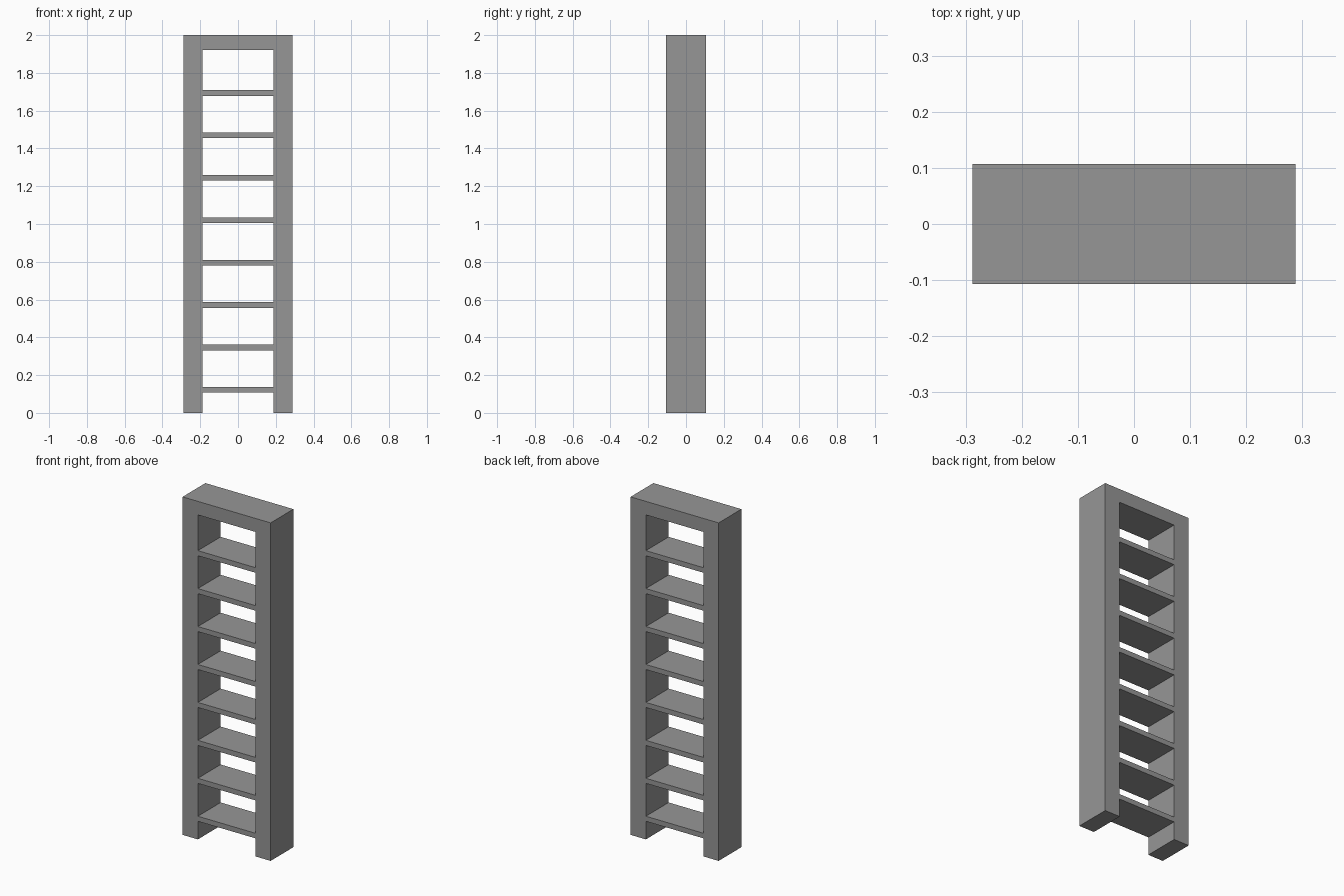
import bpy

cube = bpy.data.objects.get("Cube")
if cube:
    bpy.data.objects.remove(cube, do_unlink=True)

# Single grey material
grey = bpy.data.materials.new("plain grey")
grey.use_nodes = True
colour = (0.305, 0.305, 0.305, 1)
grey.diffuse_color = colour
grey.node_tree.nodes["Principled BSDF"].inputs["Base Color"].default_value = colour

HEIGHT, DEPTH = 2.0, 0.213
OUTER, INNER = 0.288, 0.188
BEAM_BOTTOM = 1.92
RUNGS, FIRST, STEP, THICK = 8, 0.122, 0.2245, 0.03


def box(name, x0, x1, z0, z1):
    """Full-depth board spanning the given x and z ranges."""
    bpy.ops.mesh.primitive_cube_add(size=1, location=((x0 + x1) / 2, 0, (z0 + z1) / 2))
    ob = bpy.context.object
    ob.name = name
    ob.scale = (x1 - x0, DEPTH, z1 - z0)
    bpy.ops.object.transform_apply(location=False, rotation=False, scale=True)
    ob.data.materials.append(grey)
    return ob


# Side rails
box("left_rail", INNER, OUTER, 0, HEIGHT)
box("right_rail", -OUTER, -INNER, 0, HEIGHT)

# Top beam between the rails
box("top_beam", -INNER, INNER, BEAM_BOTTOM, HEIGHT)

# Evenly spaced flat rungs
for i in range(RUNGS):
    z = FIRST + i * STEP
    box(f"rung_{i + 1}", -INNER, INNER, z - THICK / 2, z + THICK / 2)
